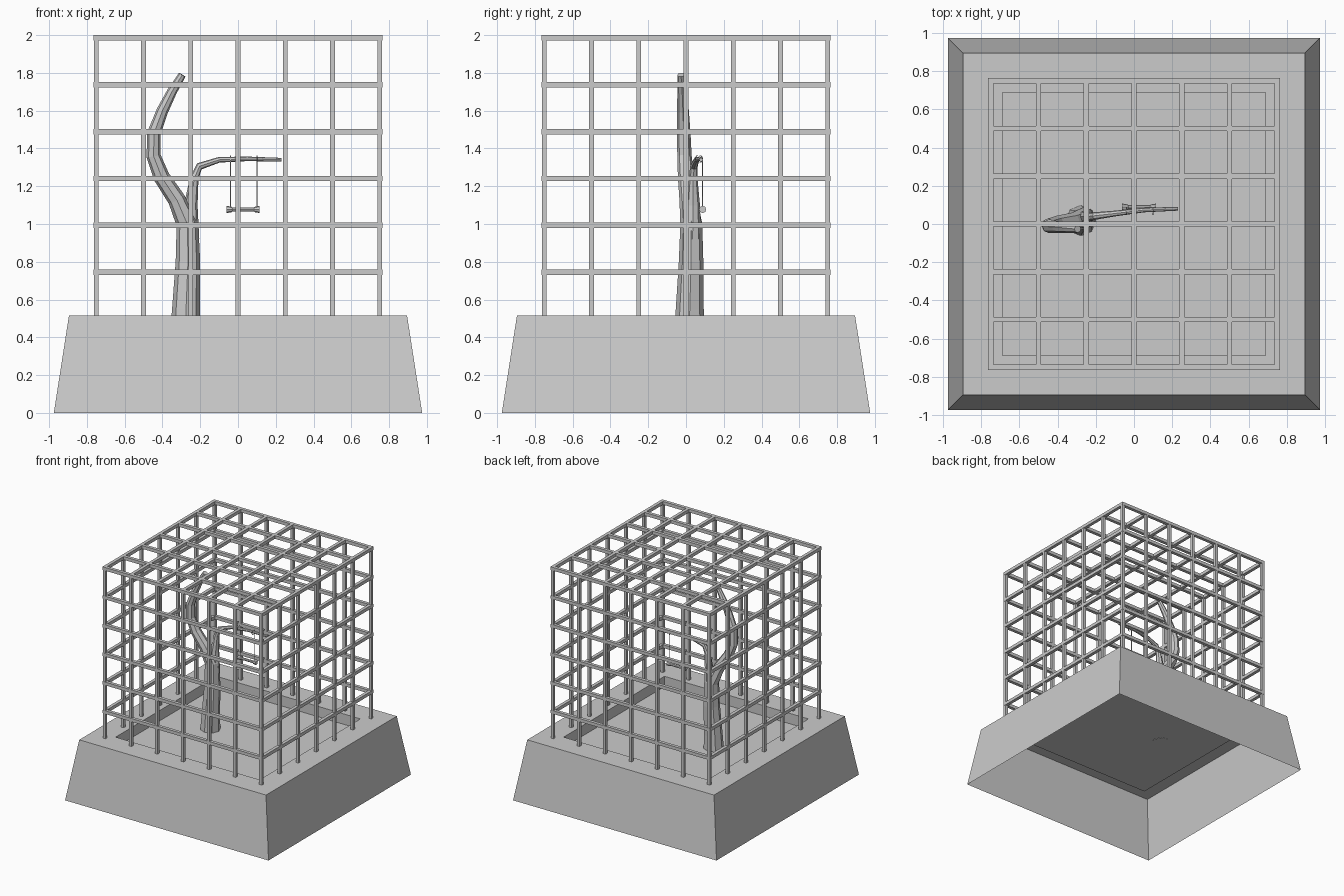
import bpy, bmesh
from math import pi, cos, sin
from mathutils import Vector, Matrix

cube = bpy.data.objects.get("Cube")
if cube:
    bpy.data.objects.remove(cube, do_unlink=True)

grey = bpy.data.materials.new("plain grey")
grey.use_nodes = True
colour = (0.6, 0.6, 0.6, 1)
grey.diffuse_color = colour
grey.node_tree.nodes["Principled BSDF"].inputs["Base Color"].default_value = colour

RIM, FLOOR, TOP = 0.515, 0.425, 2.0
HALF, BAR = 0.75, 0.028


def finish(name, bm, fix=True):
    if fix:
        bmesh.ops.recalc_face_normals(bm, faces=bm.faces)
    mesh = bpy.data.meshes.new(name)
    bm.to_mesh(mesh)
    bm.free()
    mesh.materials.append(grey)
    obj = bpy.data.objects.new(name, mesh)
    bpy.context.collection.objects.link(obj)
    return obj


def add_box(bm, centre, size):
    matrix = Matrix.Translation(centre) @ Matrix.Diagonal((*size, 1))
    bmesh.ops.create_cube(bm, size=1, matrix=matrix)


def add_tube(bm, path, sides):
    """Sweep a polygon along points given as (x, y, z, radius)."""
    points = [Vector(p[:3]) for p in path]
    rings = []
    side = Vector((0, 1, 0))
    for i, p in enumerate(points):
        along = (points[min(i + 1, len(points) - 1)] - points[max(i - 1, 0)]).normalized()
        u = (side - along * side.dot(along)).normalized()
        v = along.cross(u)
        angles = [2 * pi * k / sides for k in range(sides)]
        rings.append([bm.verts.new(p + path[i][3] * (u * cos(a) + v * sin(a))) for a in angles])
    for a, b in zip(rings, rings[1:]):
        for k in range(sides):
            n = (k + 1) % sides
            bm.faces.new((a[k], a[n], b[n], b[k]))
    bm.faces.new(rings[0][::-1])
    bm.faces.new(rings[-1])


# Hollow tapered base with a sunken square floor
bm = bmesh.new()
corners = ((-1, -1), (1, -1), (1, 1), (-1, 1))
loops = [[bm.verts.new((x * h, y * h, z)) for x, y in corners]
         for h, z in ((0.975, 0), (0.895, RIM), (0.69, RIM), (0.69, FLOOR))]
for a, b in zip(loops, loops[1:]):
    for k in range(4):
        n = (k + 1) % 4
        bm.faces.new((a[k], a[n], b[n], b[k]))
bm.faces.new(loops[-1])
finish("base", bm, fix=False)

# Cage: posts, rails around the sides, and a lattice roof
steps = [HALF * k / 3 for k in range(-3, 4)]
length = 2 * HALF + BAR
posts, rails, roof = bmesh.new(), bmesh.new(), bmesh.new()
for x in steps:
    for y in steps:
        if HALF in (abs(x), abs(y)):
            add_box(posts, (x, y, (RIM + TOP) / 2 - 0.005), (BAR - 0.003, BAR - 0.003, TOP - RIM - 0.01))
for level in range(5):
    z = 0.745 + 0.248 * level
    for s in (-HALF, HALF):
        add_box(rails, (0, s, z), (length, BAR, BAR))
        add_box(rails, (s, 0, z), (BAR, length, BAR))
for s in steps:
    add_box(roof, (0, s, TOP - BAR / 2), (length, BAR, BAR))
    add_box(roof, (s, 0, TOP - BAR / 2), (BAR, length, BAR))
finish("cage_posts", posts)
finish("cage_rails", rails)
finish("cage_roof", roof)

# Tree: trunk running into the tall limb, and a side branch
bm = bmesh.new()
add_tube(bm, [(-0.278, 0.018, FLOOR, 0.08), (-0.275, 0.02, 0.55, 0.074),
              (-0.265, 0.027, 0.8, 0.065), (-0.268, 0.028, 1.0, 0.058),
              (-0.325, 0.012, 1.13, 0.047), (-0.405, 0, 1.25, 0.043),
              (-0.447, -0.008, 1.36, 0.038), (-0.445, -0.012, 1.48, 0.036),
              (-0.4, -0.016, 1.6, 0.031), (-0.35, -0.02, 1.7, 0.026),
              (-0.295, -0.026, 1.79, 0.02)], 8)
finish("tree_trunk", bm)
bm = bmesh.new()
add_tube(bm, [(-0.25, 0.035, 0.92, 0.045), (-0.25, 0.038, 1.1, 0.036),
              (-0.232, 0.038, 1.24, 0.023), (-0.205, 0.042, 1.305, 0.02),
              (-0.1, 0.055, 1.34, 0.015), (0.05, 0.073, 1.345, 0.012),
              (0.23, 0.08, 1.34, 0.01)], 8)
finish("tree_branch", bm)

# Swing: two ropes looped over the branch, and a bar with thick ends
bm = bmesh.new()
for x in (-0.04, 0.1):
    loop = [(x, 0.068 + 0.02 * sin(a), 1.344 + 0.02 * cos(a), 0.003)
            for a in [2 * pi * k / 10 for k in range(-7, 4)]]
    add_tube(bm, loop + [(x, 0.088, 1.08, 0.003)], 5)
finish("swing_ropes", bm)
bm = bmesh.new()
add_tube(bm, [(x, 0.088, 1.077, r) for x, r in
              ((-0.062, 0.019), (-0.035, 0.015), (-0.03, 0.011),
               (0.085, 0.011), (0.09, 0.015), (0.115, 0.019))], 8)
finish("swing_perch", bm)
